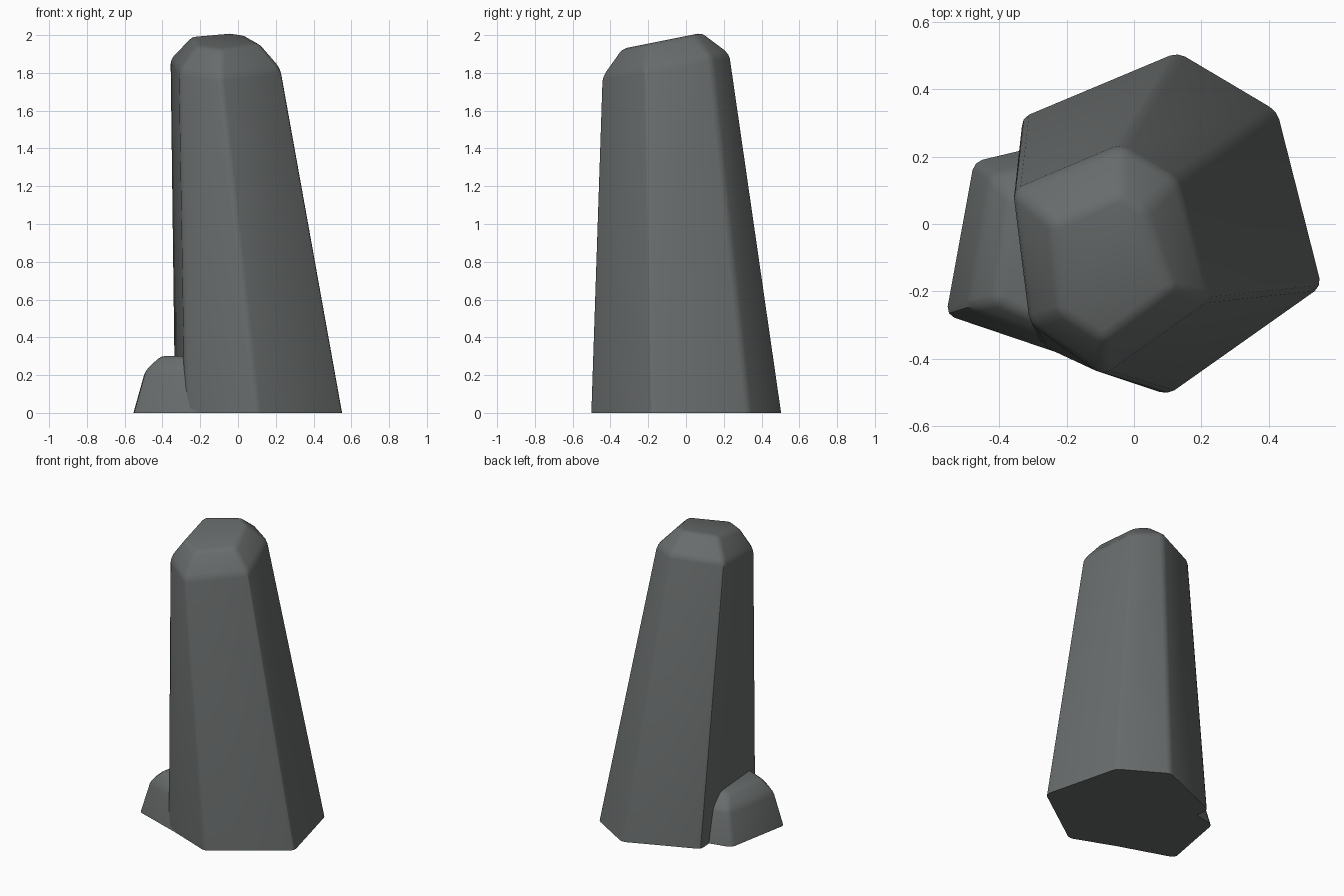
import bpy, bmesh, math

if "Cube" in bpy.data.objects:
    bpy.data.objects.remove(bpy.data.objects["Cube"])

stone = bpy.data.materials.new("dark grey stone")
stone.diffuse_color = (0.14, 0.15, 0.15, 1)
stone.use_nodes = True
stone.node_tree.nodes["Principled BSDF"].inputs["Base Color"].default_value = stone.diffuse_color


def faceted_rock(name, rings, bevel):
    """Loft matching rings bottom to top, cap, and soften all but the ground edges."""
    bm = bmesh.new()
    loops = [[bm.verts.new(p) for p in ring] for ring in rings]
    n = len(loops[0])
    for low, high in zip(loops, loops[1:]):
        for i in range(n):
            j = (i + 1) % n
            bm.faces.new((low[i], low[j], high[j], high[i]))
    bm.faces.new(loops[0][::-1])
    bm.faces.new(loops[-1])
    edges = [e for e in bm.edges if max(v.co.z for v in e.verts) > 0.01]
    bmesh.ops.bevel(bm, geom=edges, offset=bevel, segments=2, profile=0.5,
                    affect='EDGES', clamp_overlap=True)
    bmesh.ops.recalc_face_normals(bm, faces=bm.faces)
    mesh = bpy.data.meshes.new(name)
    bm.to_mesh(mesh)
    bm.free()
    mesh.materials.append(stone)
    obj = bpy.data.objects.new(name, mesh)
    bpy.context.collection.objects.link(obj)
    bpy.context.view_layer.objects.active = obj
    obj.select_set(True)
    bpy.ops.object.shade_smooth_by_angle(angle=math.radians(30))
    obj.select_set(False)


# Leaning six-sided pillar with a slanted, chamfered cap
base = [(0.10, -0.508), (0.557, -0.185), (0.425, 0.335),
        (0.13, 0.51), (-0.335, 0.315), (-0.28, -0.36)]
shoulder = [(-0.095, -0.45), (0.23, -0.22), (0.13, 0.135),
            (-0.04, 0.235), (-0.36, 0.10), (-0.31, -0.295)]
cap = [(-0.09, -0.345), (0.115, -0.195), (0.03, 0.04),
       (-0.04, 0.09), (-0.245, 0.0), (-0.22, -0.265)]
faceted_rock("standing_stone", [
    [(x, y, 0) for x, y in base],
    [(x, y, 1.86 + 0.18 * y) for x, y in shoulder],
    [(x, y, 1.995 + 0.2 * y) for x, y in cap]], 0.025)

# Small boulder leaning against the left foot of the pillar
foot = [(-0.08, -0.432), (-0.02, 0.1), (-0.16, 0.26), (-0.475, 0.185), (-0.558, -0.27)]
side = [(-0.15, -0.385), (-0.09, 0.06), (-0.19, 0.20), (-0.425, 0.15), (-0.495, -0.25)]
top = [(-0.21, -0.32), (-0.17, 0.02), (-0.23, 0.10), (-0.37, 0.08), (-0.41, -0.23)]
faceted_rock("small_boulder", [
    [(x, y, 0) for x, y in foot],
    [(x, y, 0.225) for x, y in side],
    [(x, y, 0.302) for x, y in top]], 0.025)
